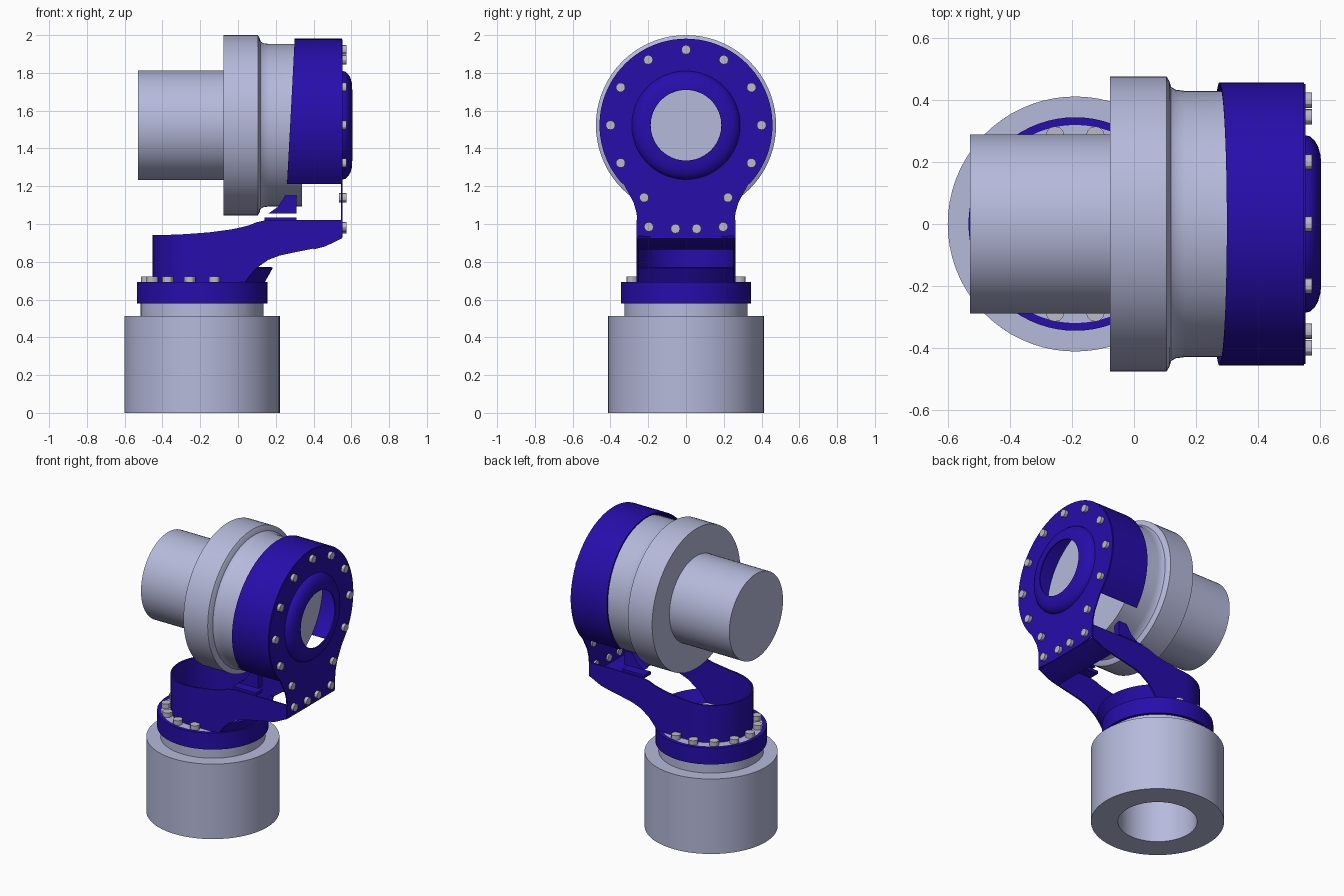
import bpy, bmesh
from math import sin, cos, pi, radians, sqrt, asin
from mathutils import Matrix, Vector

if "Cube" in bpy.data.objects:
    bpy.data.objects.remove(bpy.data.objects["Cube"])

BASE_X = -0.19     # vertical axis of the base
WHEEL_Z = 1.523    # height of the horizontal axis
FACE_X = 0.55      # plane of the bolted face plate
HALF_W = 0.257     # half width of the arm


def material(name, rgb):
    m = bpy.data.materials.new(name)
    m.use_nodes = True
    m.diffuse_color = (*rgb, 1)
    m.node_tree.nodes["Principled BSDF"].inputs["Base Color"].default_value = (*rgb, 1)
    return m


GREY = material("pale blue grey", (0.47, 0.49, 0.71))
BLUE = material("deep blue", (0.02, 0.004, 0.41))
STEEL = material("bolt steel", (0.5, 0.5, 0.54))


def finish(name, bm, mat, thickness=0):
    bmesh.ops.recalc_face_normals(bm, faces=bm.faces[:])
    mesh = bpy.data.meshes.new(name)
    bm.to_mesh(mesh)
    bm.free()
    mesh.materials.append(mat)
    ob = bpy.data.objects.new(name, mesh)
    bpy.context.collection.objects.link(ob)
    bpy.ops.object.select_all(action="DESELECT")
    ob.select_set(True)
    bpy.context.view_layer.objects.active = ob
    if thickness:
        mod = ob.modifiers.new("thickness", "SOLIDIFY")
        mod.thickness = thickness
        mod.offset = 0
        bpy.ops.object.modifier_apply(modifier=mod.name)
    bpy.ops.object.shade_smooth_by_angle(angle=radians(30))
    return ob


def grid(bm, rows, closed=False):
    """Skin rows of points with quads."""
    vs = [[bm.verts.new(p) for p in row] for row in rows]
    if closed:
        vs.append(vs[0])
    for a, b in zip(vs, vs[1:]):
        for i in range(len(a) - 1):
            bm.faces.new((a[i], b[i], b[i + 1], a[i + 1]))


def lathe(name, profile, mat, along_x=False, thickness=0, n=72):
    """Revolve (radius, height) points about the base or wheel axis."""
    rows = []
    for k in range(n):
        c, s = cos(2 * pi * k / n), sin(2 * pi * k / n)
        rows.append([(h, r * c, WHEEL_Z + r * s) if along_x
                     else (BASE_X + r * c, r * s, h) for r, h in profile])
    bm = bmesh.new()
    grid(bm, rows, closed=True)
    bmesh.ops.remove_doubles(bm, verts=bm.verts[:], dist=1e-5)
    return finish(name, bm, mat, thickness)


def bolt(name, place, radius, height, along_x=False):
    bm = bmesh.new()
    bmesh.ops.create_cone(bm, cap_ends=True, segments=12, radius1=radius,
                          radius2=radius, depth=height)
    turn = Matrix.Rotation(pi / 2, 4, "Y") if along_x else Matrix()
    bmesh.ops.transform(bm, matrix=Matrix.Translation(place) @ turn, verts=bm.verts[:])
    finish(name, bm, STEEL)


def prism(name, outline, y0, y1, mat):
    """Extrude an (x, z) outline from y0 to y1."""
    bm = bmesh.new()
    f = bm.faces.new([bm.verts.new((x, y0, z)) for x, z in outline])
    ext = bmesh.ops.extrude_face_region(bm, geom=[f])["geom"]
    bmesh.ops.translate(bm, vec=(0, y1 - y0, 0),
                        verts=[v for v in ext if isinstance(v, bmesh.types.BMVert)])
    finish(name, bm, mat)


def interp(points, x):
    if x <= points[0][0]:
        return points[0][1]
    for (x0, z0), (x1, z1) in zip(points, points[1:]):
        if x <= x1:
            return z0 + (z1 - z0) * (x - x0) / (x1 - x0)
    return points[-1][1]


# Hollow base, its collar and the blue flange
lathe("base_housing", [(0, .5), (.245, .5), (.245, 0), (.412, 0), (.412, .512),
                       (.325, .512), (.325, .69), (0, .69)], GREY)
lathe("base_flange", [(.32, .58), (.345, .58), (.345, .692), (.32, .692), (.32, .58)], BLUE)
for k in range(-4, 5):
    a = pi + k * 2 * pi / 14
    bolt("base_bolt", (BASE_X + .293 * cos(a), .293 * sin(a), .705), .03, .032)

# Motor, wheel and drum on the horizontal axis
lathe("motor_and_drum", [(0, -.53), (.29, -.53), (.29, -.078), (.477, -.078), (.477, .105),
                         (.462, .114), (.443, .12), (.434, .135), (.43, .165), (.43, .34),
                         (0, .34)], GREY, along_x=True)

# Arm wall: two cheeks joined by a half round back
top = [(-.38, .942), (-.28, .946), (-.15, .956), (-.03, .972), (.05, .99), (.1, 1.01), (.15, 1.02)]
arch = [(.04, .69), (.06, .725), (.1, .768), (.16, .81), (.22, .833), (.3, .85),
        (.4, .87), (.46, .885), (FACE_X, .928)]
cheek = [(BASE_X + (FACE_X - BASE_X) * i / 36, -HALF_W) for i in range(36, 0, -1)]
back = [(BASE_X + HALF_W * cos(a), HALF_W * sin(a))
        for a in (-pi / 2 - pi * i / 28 for i in range(29))]
path = cheek + back + [(x, -y) for x, y in reversed(cheek)]
bm = bmesh.new()
grid(bm, [[(x, y, interp(arch, x)), (x, y, interp(top, x))] for x, y in path])
finish("arm_wall", bm, BLUE, .01)

# Sloped plate under the front of the arm
bm = bmesh.new()
grid(bm, [[(x, -HALF_W, z), (x, HALF_W, z)] for x, z in arch[-3:]])
finish("arm_underplate", bm, BLUE, .008)

# Flared lip at the open side of the arm foot
bm = bmesh.new()
rows = []
for i in range(17):
    y = -.25 + .5 * i / 16
    rows.append([(BASE_X + sqrt(r * r - y * y), y, z) for r, z in ((.325, .69), (.37, .77))])
grid(bm, rows)
finish("arm_foot_lip", bm, BLUE, .01)

# Inner gussets behind the face plate
for s in (-1, 1):
    prism("gusset", [(.16, 1.055), (.31, 1.055), (.31, 1.15), (.25, 1.15), (.21, 1.09)],
          s * .18, s * .225, BLUE)
    prism("gusset_foot", [(.14, 1.015), (.31, 1.015), (.31, 1.035), (.14, 1.035)],
          s * .18, s * .25, BLUE)

# Face plate: round head with a waisted neck and a round opening
R = .453
low = asin((1.215 - WHEEL_Z) / R)
head = [(R * cos(a), WHEEL_Z + R * sin(a))
        for a in (low + (pi - 2 * low) * i / 60 for i in range(61))]
neck = [(-.305, 1.165), (-.278, 1.115), (-.262, 1.06), (-.257, 1.01), (-.257, .938), (-.13, .928)]
outline = head + neck + [(-y, z) for y, z in reversed(neck)]
hole = [(.278 * cos(2 * pi * i / 60), WHEEL_Z + .278 * sin(2 * pi * i / 60)) for i in range(60)]
bm = bmesh.new()
for loop in (outline, hole):
    vs = [bm.verts.new((FACE_X, y, z)) for y, z in loop]
    for a, b in zip(vs, vs[1:] + vs[:1]):
        bm.edges.new((a, b))
bmesh.ops.triangle_fill(bm, edges=bm.edges[:], use_beauty=True, normal=Vector((1, 0, 0)))
finish("face_plate", bm, BLUE, .008)

# Rim shell around the head, with a slanted rear edge
bm = bmesh.new()
grid(bm, [[(.26 + .04 * (z - 1.215) / .76, y, z), (FACE_X, y, z)] for y, z in head])
finish("head_rim", bm, BLUE, .01)

# Rounded ring around the opening
lathe("opening_ring", [(.284, .55), (.28, .566), (.268, .58), (.25, .591), (.222, .599),
                       (.187, .601)], BLUE, along_x=True, thickness=.008)

# Bolts on the face plate
spots = [(.4 * cos(radians(a)), WHEEL_Z + .4 * sin(radians(a))) for a in range(-30, 211, 30)]
for s in (-1, 1):
    spots += [(s * .222, 1.14), (s * .197, .985), (s * .056, .975)]
for y, z in spots:
    bolt("face_bolt", (.555, y, z), .025, .04, along_x=True)
